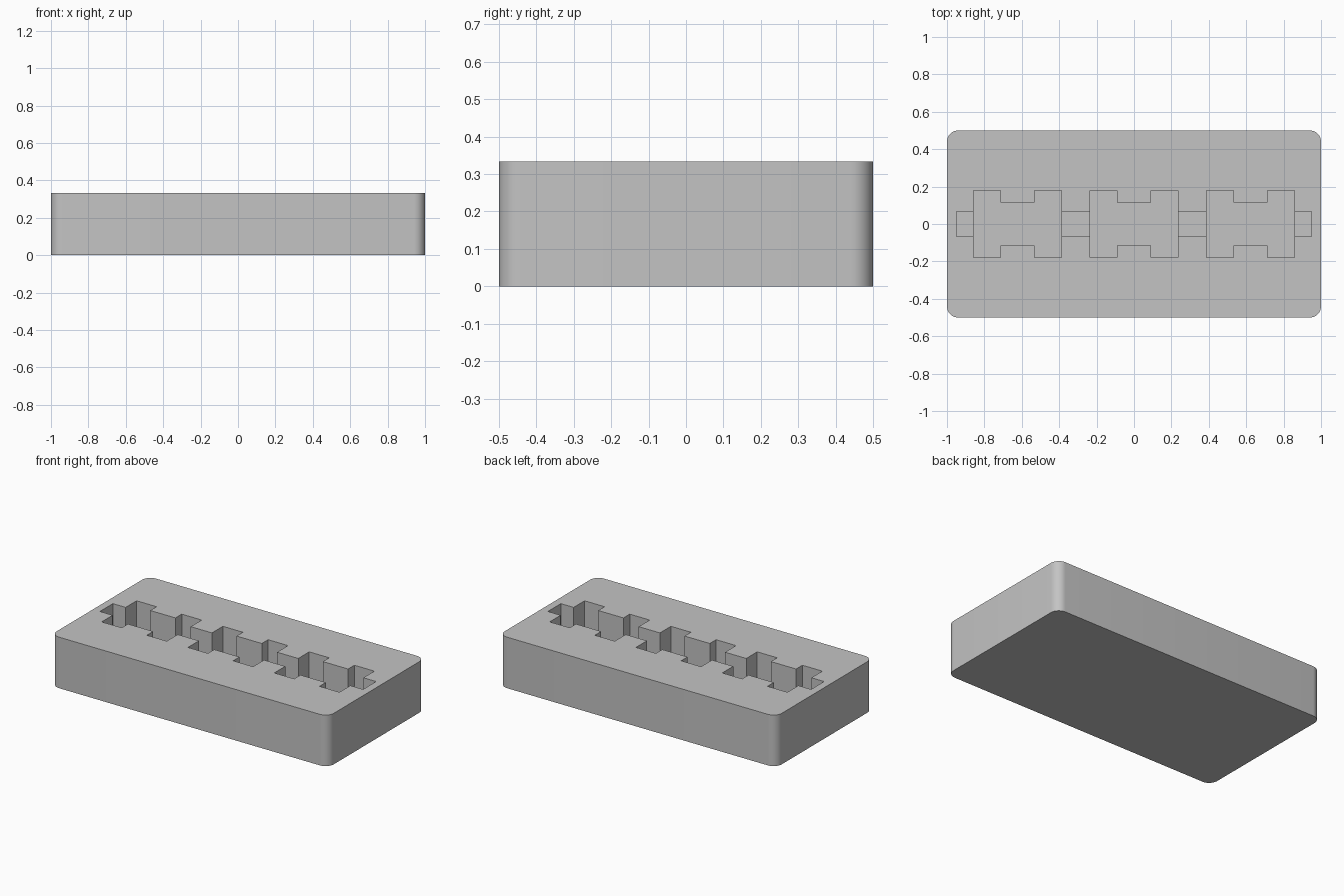
import bpy, bmesh, math

cube = bpy.data.objects.get("Cube")
if cube:
    bpy.data.objects.remove(cube, do_unlink=True)

HEIGHT = 0.333
POCKET_FLOOR = 0.113
CHANNEL_FLOOR = 0.168

grey = bpy.data.materials.new("plain grey")
grey.use_nodes = True
colour = (0.55, 0.55, 0.55, 1)
grey.diffuse_color = colour
grey.node_tree.nodes["Principled BSDF"].inputs["Base Color"].default_value = colour


def prism(name, outline, bottom, top):
    """Extrude a counter-clockwise xy outline between two heights."""
    bm = bmesh.new()
    face = bm.faces.new([bm.verts.new((x, y, bottom)) for x, y in outline])
    extruded = bmesh.ops.extrude_face_region(bm, geom=[face])["geom"]
    verts = [v for v in extruded if isinstance(v, bmesh.types.BMVert)]
    bmesh.ops.translate(bm, verts=verts, vec=(0, 0, top - bottom))
    bmesh.ops.recalc_face_normals(bm, faces=bm.faces)
    mesh = bpy.data.meshes.new(name)
    bm.to_mesh(mesh)
    bm.free()
    mesh.materials.append(grey)
    obj = bpy.data.objects.new(name, mesh)
    bpy.context.collection.objects.link(obj)
    return obj


def rounded_rectangle(hx, hy, radius, steps=10):
    points = []
    for corner, (sx, sy) in enumerate([(1, 1), (-1, 1), (-1, -1), (1, -1)]):
        for i in range(steps + 1):
            a = math.pi / 2 * (corner + i / steps)
            points.append((sx * (hx - radius) + radius * math.cos(a),
                           sy * (hy - radius) + radius * math.sin(a)))
    return points


def h_outline(cx):
    """H shape: two wide flanges joined by a narrower web."""
    quarter = [(0.235, 0.18), (0.091, 0.18), (0.091, 0.115)]
    half = quarter + [(-x, y) for x, y in reversed(quarter)]
    return [(cx + x, y) for x, y in half] + [(cx - x, -y) for x, y in half]


# Block with rounded upright corners
block = prism("mould_block", rounded_rectangle(1, 0.5, 0.06), 0, HEIGHT)

# Three H pockets and the shallower channel linking them
cutters = [prism("pocket_cutter", h_outline(cx), POCKET_FLOOR, 0.5)
           for cx in (-0.623, 0, 0.623)]
channel = [(-0.95, -0.067), (0.95, -0.067), (0.95, 0.067), (-0.95, 0.067)]
cutters.append(prism("channel_cutter", channel, CHANNEL_FLOOR, 0.45))

bpy.ops.object.select_all(action="DESELECT")
block.select_set(True)
bpy.context.view_layer.objects.active = block
for cutter in cutters:
    cutter.hide_render = True
    cut = block.modifiers.new("recess", "BOOLEAN")
    cut.operation = "DIFFERENCE"
    cut.solver = "EXACT"
    cut.object = cutter
    bpy.ops.object.modifier_apply(modifier=cut.name)
for cutter in cutters:
    bpy.data.objects.remove(cutter, do_unlink=True)

bpy.ops.object.shade_smooth_by_angle(angle=math.radians(30))
